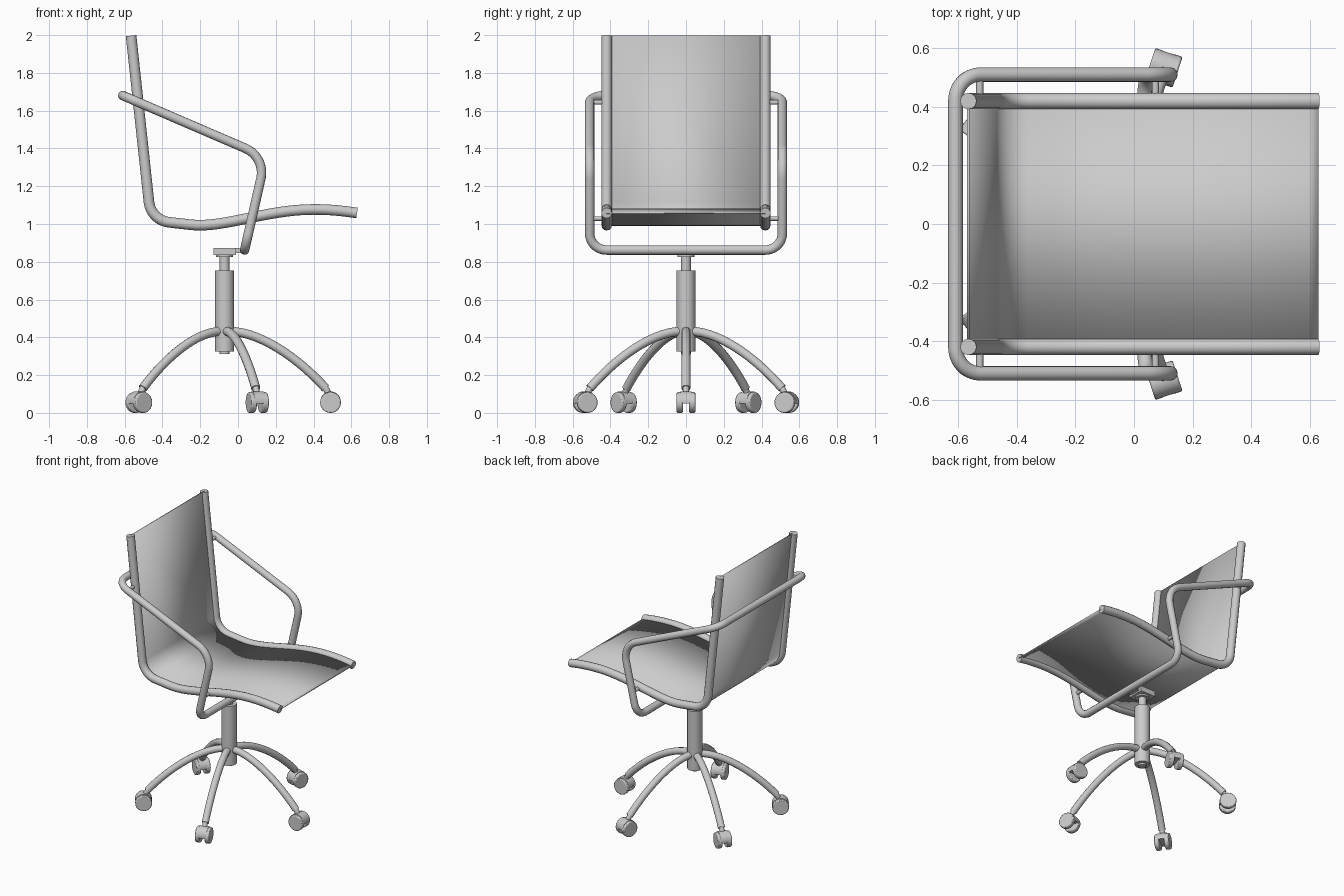
import bpy, bmesh, math
from mathutils import Vector, Matrix
from mathutils.geometry import interpolate_bezier

if "Cube" in bpy.data.objects:
    bpy.data.objects.remove(bpy.data.objects["Cube"])

grey = bpy.data.materials.new("light_grey")
grey.use_nodes = True
COLOUR = (0.6, 0.6, 0.6, 1)
grey.diffuse_color = COLOUR
grey.node_tree.nodes["Principled BSDF"].inputs["Base Color"].default_value = COLOUR


def finish(obj, angle=35):
    bpy.ops.object.select_all(action='DESELECT')
    obj.select_set(True)
    bpy.context.view_layer.objects.active = obj
    if obj.type == 'CURVE':
        bpy.ops.object.convert(target='MESH')
        obj = bpy.context.view_layer.objects.active
    obj.data.materials.clear()
    obj.data.materials.append(grey)
    bpy.ops.object.shade_smooth_by_angle(angle=math.radians(angle))
    return obj


def tube(name, points, radius, closed=False):
    curve = bpy.data.curves.new(name, 'CURVE')
    curve.dimensions = '3D'
    curve.bevel_depth = radius
    curve.bevel_resolution = 4
    curve.use_fill_caps = True
    spline = curve.splines.new('POLY')
    spline.points.add(len(points) - 1)
    for p, co in zip(spline.points, points):
        p.co = (*co, 1)
    spline.use_cyclic_u = closed
    obj = bpy.data.objects.new(name, curve)
    bpy.context.collection.objects.link(obj)
    return finish(obj)


def fillet(before, corner, after, radius, steps=10):
    """Points of a round bend at a corner."""
    a, c, b = Vector(before), Vector(corner), Vector(after)
    u, v = (a - c).normalized(), (b - c).normalized()
    half = u.angle(v) / 2
    centre = c + (u + v).normalized() * radius / math.sin(half)
    start = (c + u * radius / math.tan(half) - centre).normalized()
    end = (c + v * radius / math.tan(half) - centre).normalized()
    return [centre + start.slerp(end, i / steps) * radius for i in range(steps + 1)]


def bezier(a, b, c, d, steps):
    return interpolate_bezier(*[Vector((p[0], 0, p[1])) for p in (a, b, c, d)], steps)


def mesh_object(name, bm, bevel=0):
    mesh = bpy.data.meshes.new(name)
    bmesh.ops.recalc_face_normals(bm, faces=bm.faces)
    bm.to_mesh(mesh)
    bm.free()
    obj = bpy.data.objects.new(name, mesh)
    bpy.context.collection.objects.link(obj)
    if bevel:
        mod = obj.modifiers.new("soft_edge", 'BEVEL')
        mod.width, mod.segments = bevel, 2
        mod.limit_method = 'ANGLE'
    return finish(obj)


def cylinder(name, start, end, radius, bevel=0, cut_z=None):
    a, b = Vector(start), Vector(end)
    bm = bmesh.new()
    place = Matrix.Translation((a + b) / 2) @ (b - a).to_track_quat('Z', 'Y').to_matrix().to_4x4()
    bmesh.ops.create_cone(bm, cap_ends=True, segments=32, radius1=radius, radius2=radius,
                          depth=(b - a).length, matrix=place)
    if cut_z is not None:
        cut = bmesh.ops.bisect_plane(bm, geom=bm.verts[:] + bm.edges[:] + bm.faces[:],
                                     plane_co=(0, 0, cut_z), plane_no=(0, 0, 1), clear_inner=True)
        bmesh.ops.holes_fill(bm, edges=[e for e in cut["geom_cut"] if isinstance(e, bmesh.types.BMEdge)])
    return mesh_object(name, bm, bevel)


def box(name, centre, size):
    bm = bmesh.new()
    bmesh.ops.create_cube(bm, size=1, matrix=Matrix.Translation(centre) @ Matrix.Diagonal((*size, 1)))
    return mesh_object(name, bm)


# Side profile shared by the rails and the sling
top = Vector((-0.566, 0, 1.997))
profile = [top] + fillet(top, (-0.461, 0, 1.02), (-0.25, 0, 0.996), 0.12)
profile += bezier((-0.25, 0.996), (-0.08, 0.976), (0.15, 1.077), (0.4, 1.077), 16)
profile += bezier((0.4, 1.077), (0.48, 1.077), (0.55, 1.071), (0.63, 1.058), 8)[1:]

RAIL_Y, ARM_Y = 0.42, 0.51
for side, s in (("front", -1), ("rear", 1)):
    tube(side + "_rail", [p + Vector((0, s * RAIL_Y, 0)) for p in profile], 0.028)

# Sling seat and back
bm = bmesh.new()
rows = [[bm.verts.new((p.x, y, p.z)) for y in (-RAIL_Y, RAIL_Y)] for p in profile]
for (a, b), (c, d) in zip(rows, rows[1:]):
    bm.faces.new((a, b, d, c))
sling = mesh_object("sling_seat", bm)
mod = sling.modifiers.new("thickness", 'SOLIDIFY')
mod.thickness, mod.offset = 0.008, 0

# Looped arm frame
half = [(-0.61, 1.68, 0.09), (0.147, 1.354, 0.14), (0.035, 0.862, 0.09)]
corners = [((x, -ARM_Y, z), r) for x, z, r in half]
corners += [((x, ARM_Y, z), r) for x, z, r in reversed(half)]
loop = []
for i, (corner, r) in enumerate(corners):
    loop += fillet(corners[i - 1][0], corner, corners[(i + 1) % len(corners)][0], r)
tube("arm_frame", loop, 0.025, closed=True)

# Pins between rails and arm frame
for side, s in (("front", -1), ("rear", 1)):
    for part, x, z in (("back", -0.527, 1.644), ("seat", 0.073, 1.029)):
        cylinder(f"{side}_{part}_pin", (x, s * RAIL_Y, z), (x, s * ARM_Y, z), 0.012)

# Column and mounting plate
CX = -0.071
for name, low, high, r in (("column_foot", 0.312, 0.33, 0.026), ("column_sleeve", 0.325, 0.755, 0.05),
                           ("column_piston", 0.75, 0.84, 0.026), ("plate_collar", 0.825, 0.84, 0.045)):
    cylinder(name, (CX, 0, low), (CX, 0, high), r)
box("mounting_plate", (CX, 0, 0.855), (0.12, 0.12, 0.038))
box("frame_clamp", (0.0, 0, 0.86), (0.05, 0.08, 0.025))

# Five legs with twin-wheel casters
leg_path = bezier((0.02, 0.432), (0.2, 0.432), (0.41, 0.27), (0.535, 0.13), 16)
REACH, WHEEL = 0.561, 0.055
for i in range(5):
    turn = Matrix.Translation((CX, 0, 0)) @ Matrix.Rotation(i * math.tau / 5, 4, 'Z')
    n = i + 1
    tube(f"leg_{n}", [turn @ p for p in leg_path], 0.024)
    cylinder(f"caster_stem_{n}", turn @ Vector((0.53, 0, 0.14)), turn @ Vector((0.556, 0, 0.09)), 0.017)
    cylinder(f"caster_hood_{n}", turn @ Vector((REACH, -0.03, 0.06)),
             turn @ Vector((REACH, 0.03, 0.06)), 0.054, cut_z=0.05)
    for side, s in (("a", -1), ("b", 1)):
        cylinder(f"wheel_{n}{side}", turn @ Vector((REACH, s * 0.017, WHEEL)),
                 turn @ Vector((REACH, s * 0.049, WHEEL)), WHEEL, bevel=0.006)
